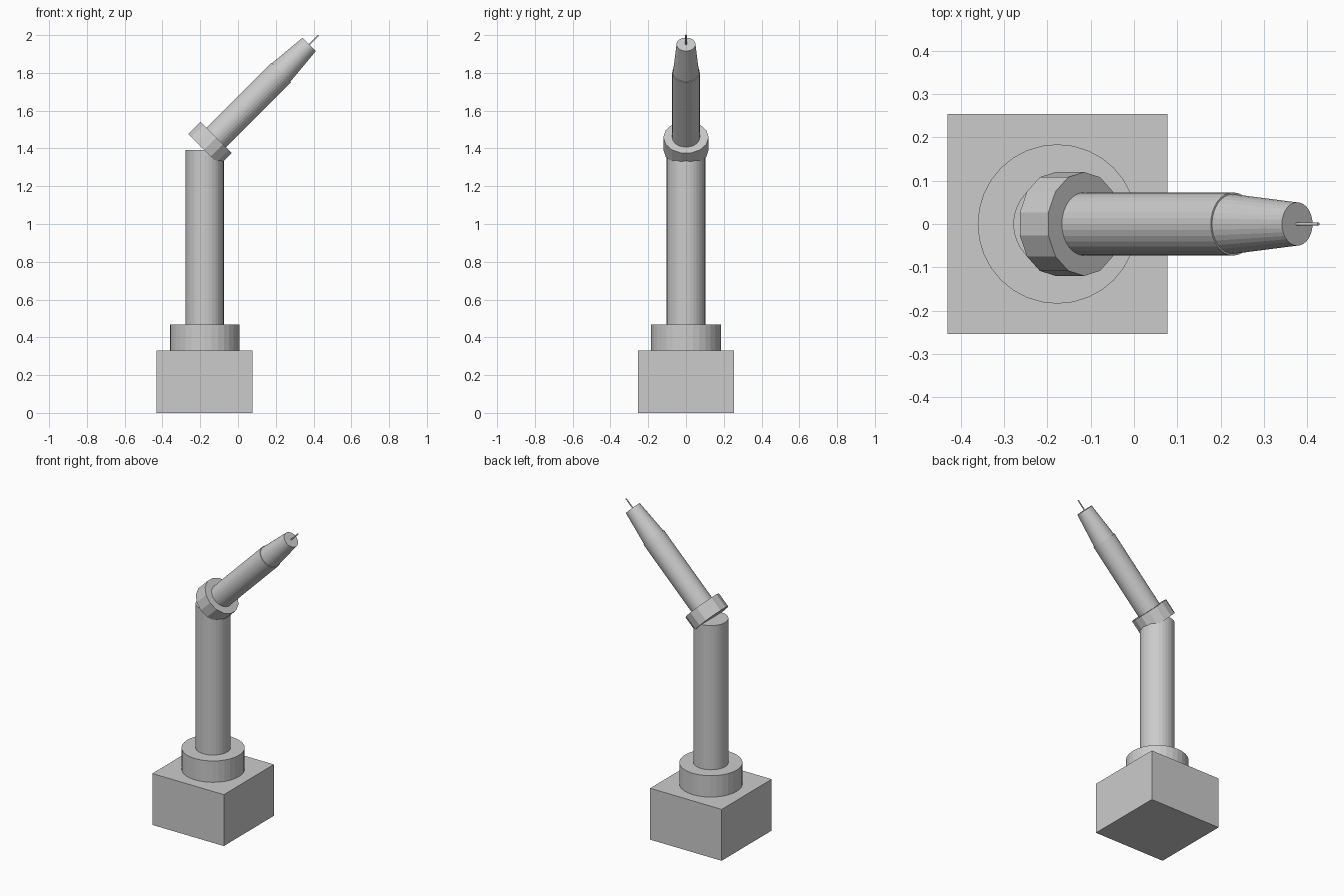
import bpy
import math
from mathutils import Vector

if "Cube" in bpy.data.objects:
    bpy.data.objects.remove(bpy.data.objects["Cube"], do_unlink=True)

grey = bpy.data.materials.new("plain grey")
grey.use_nodes = True
colour = (0.6, 0.6, 0.6, 1)
grey.diffuse_color = colour
grey.node_tree.nodes["Principled BSDF"].inputs["Base Color"].default_value = colour

TILT = math.radians(45)
AXIS = Vector((math.sin(TILT), 0, math.cos(TILT)))
BASE_X = -0.177


def finish(name):
    obj = bpy.context.object
    obj.name = name
    obj.data.materials.append(grey)
    return obj


def round_part(name, start, end, r1, r2, sides=32, tilt=0):
    """Cylinder or cone running from start to end."""
    start, end = Vector(start), Vector(end)
    bpy.ops.mesh.primitive_cone_add(
        vertices=sides, radius1=r1, radius2=r2, depth=(end - start).length,
        location=(start + end) / 2, rotation=(0, tilt, 0))
    return finish(name)


def on_arm(x):
    """Point on the tilted arm axis above a given x."""
    return Vector((x, 0, 1.574)) + AXIS * (x / AXIS.x) - Vector((x, 0, 0))


# Square base block
bpy.ops.mesh.primitive_cube_add(size=1, location=(BASE_X, 0, 0.165))
base = finish("base_block")
base.scale = (0.508, 0.508, 0.33)

# Turntable and upright column
round_part("turntable", (BASE_X, 0, 0.33), (BASE_X, 0, 0.467), 0.184, 0.184)
round_part("column", (BASE_X, 0, 0.467), (BASE_X, 0, 1.393), 0.102, 0.102)

# Tilted arm: name, start x, end x, start radius, end radius, sides
for name, x1, x2, r1, r2, sides in (
        ("elbow_collar", -0.181, -0.115, 0.12, 0.12, 14),
        ("forearm", -0.13, 0.229, 0.073, 0.073, 32),
        ("wrist_taper", 0.229, 0.377, 0.069, 0.05, 32),
        ("needle_tip", 0.37, 0.426, 0.004, 0.004, 12)):
    a, b = on_arm(0), on_arm(1)
    round_part(name, a.lerp(b, x1), a.lerp(b, x2), r1, r2, sides, TILT)
